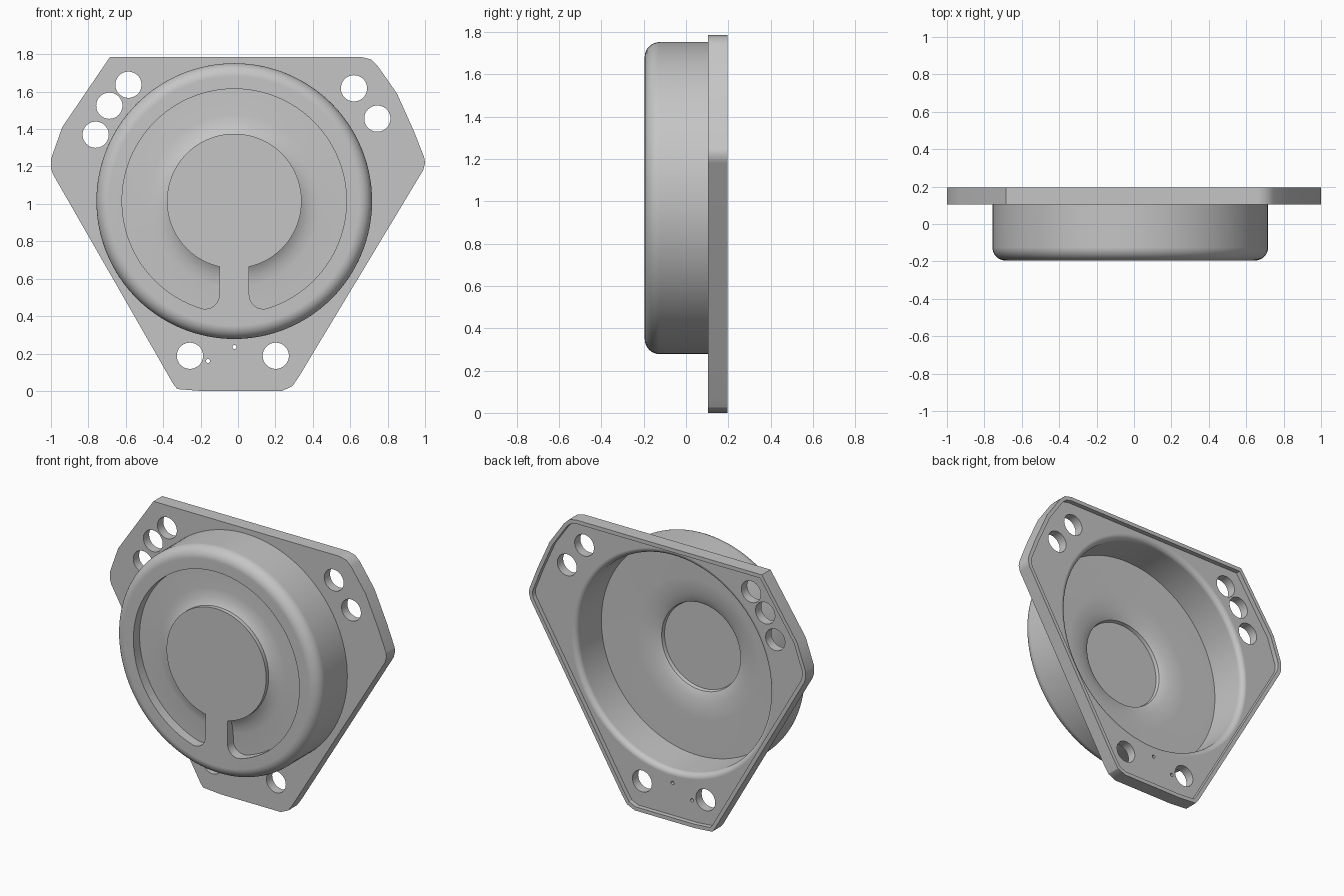
import bpy, bmesh, math
from mathutils import Vector

if "Cube" in bpy.data.objects:
    bpy.data.objects.remove(bpy.data.objects["Cube"])

CX, CZ, SEG = -0.02, 1.015, 128     # axis of the round cup

mat = bpy.data.materials.new("grey plastic")
mat.diffuse_color = (0.56, 0.56, 0.56, 1)
mat.use_nodes = True
mat.node_tree.nodes["Principled BSDF"].inputs["Base Color"].default_value = mat.diffuse_color


def finish(name, bm):
    bmesh.ops.recalc_face_normals(bm, faces=bm.faces)
    me = bpy.data.meshes.new(name)
    bm.to_mesh(me)
    bm.free()
    me.materials.append(mat)
    ob = bpy.data.objects.new(name, me)
    bpy.context.collection.objects.link(ob)
    return ob


def prism(name, pts, y0, y1):
    """Extrude an x-z outline from y0 to y1."""
    bm = bmesh.new()
    f = bm.faces.new([bm.verts.new((x, y0, z)) for x, z in pts])
    ext = bmesh.ops.extrude_face_region(bm, geom=[f])["geom"]
    vs = [v for v in ext if isinstance(v, bmesh.types.BMVert)]
    bmesh.ops.translate(bm, verts=vs, vec=(0, y1 - y0, 0))
    return finish(name, bm)


def lathe(name, profile, closed=False):
    """Turn (radius, y) points about the cup axis."""
    bm = bmesh.new()
    rings = []
    for r, y in profile:
        if r == 0:
            rings.append([bm.verts.new((CX, y, CZ))] * SEG)
        else:
            rings.append([bm.verts.new((CX + r * math.cos(2 * math.pi * i / SEG), y,
                                        CZ + r * math.sin(2 * math.pi * i / SEG)))
                          for i in range(SEG)])
    pairs = list(zip(rings, rings[1:])) + ([(rings[-1], rings[0])] if closed else [])
    for a, b in pairs:
        for i in range(SEG):
            j = (i + 1) % SEG
            bm.faces.new(list(dict.fromkeys([a[i], a[j], b[j], b[i]])))
    return finish(name, bm)


def arc(cx, cy, r, a0, a1, n):
    return [(cx + r * math.cos(math.radians(a0 + (a1 - a0) * i / n)),
             cy + r * math.sin(math.radians(a0 + (a1 - a0) * i / n))) for i in range(n + 1)]


def inset(pts, d):
    """Offset a clockwise convex outline inwards."""
    out = []
    for i, p in enumerate(pts):
        p = Vector(p)
        e1 = (p - Vector(pts[i - 1])).normalized()
        e2 = (Vector(pts[(i + 1) % len(pts)]) - p).normalized()
        n1, n2 = Vector((e1.y, -e1.x)), Vector((e2.y, -e2.x))
        out.append(p + (n1 + n2) * d / (1 + n1.dot(n2)))
    return out


def boolean(ob, other, op):
    m = ob.modifiers.new("bool", "BOOLEAN")
    m.operation, m.solver, m.object = op, "EXACT", other
    bpy.context.view_layer.objects.active = ob
    bpy.ops.object.modifier_apply(modifier=m.name)
    bpy.data.objects.remove(other)


# mounting flange with a raised rim on the back
outline = [(-0.685, 1.785), (0.66, 1.785), (0.71, 1.773), (0.745, 1.74), (0.85, 1.59),
           (0.94, 1.39), (0.995, 1.25), (1.0, 1.22), (0.99, 1.18), (0.325, 0.075),
           (0.29, 0.025), (0.235, 0.0), (-0.2, 0.0), (-0.325, 0.01), (-0.345, 0.035),
           (-0.99, 1.16), (-1.0, 1.19), (-1.0, 1.24), (-0.94, 1.41)]
body = prism("speaker_housing", outline, 0.105, 0.195)
boolean(body, prism("back_recess", inset(outline, 0.025), 0.165, 0.3), "DIFFERENCE")

# round cup with a rounded front edge
cup = [(0, 0.15), (0.737, 0.15)] + arc(0.667, -0.125, 0.07, 0, -90, 8) + [(0, -0.195)]
boolean(body, lathe("cup", cup), "UNION")

# hollow inside: rounded mouth, wall, floor flaring down to a sunken centre
hollow = ([(0, 0.3), (0.732, 0.3)] + arc(0.732, 0.13, 0.035, 90, 180, 6)
          + [(0.695, -0.09), (0.45, -0.093), (0.39, -0.098), (0.34, -0.107), (0.305, -0.117),
             (0.285, -0.127), (0.28, -0.15), (0, -0.15)])
boolean(body, lathe("hollow", hollow), "DIFFERENCE")

# front groove, interrupted by a strip that joins centre and rim
RO, RI, W, F, E = 0.6, 0.36, 0.08, 0.075, 0.0004
fx = W + F
fz = -math.sqrt((RO - F) ** 2 - fx ** 2)
a_out = math.degrees(math.atan2(fz, fx))
a_in = -math.degrees(math.acos(W / RI))
right = ([(E, RO)] + arc(0, 0, RO, 90, a_out, 48)[1:]
         + arc(fx, fz, F, a_out, -180, 10)[1:]
         + arc(0, 0, RI, a_in, 90, 48)[:-1] + [(E, RI)])
left = [(-x, z) for x, z in reversed(right)]
groove = prism("groove", [(CX + x, CZ + z) for x, z in right + left], -0.3, 0.0)
floor = [(0.3, -0.25), (0.65, -0.25), (0.65, -0.13), (0.46, -0.135), (0.41, -0.145),
         (0.38, -0.156), (0.36, -0.168), (0.3, -0.2)]
boolean(groove, lathe("groove_depth", floor, True), "INTERSECT")
boolean(body, groove, "DIFFERENCE")

# screw holes and two pin holes
holes = [(-0.586, 1.637, 0.07), (-0.688, 1.525, 0.07), (-0.761, 1.37, 0.07),
         (0.62, 1.618, 0.07), (0.745, 1.456, 0.07), (-0.257, 0.188, 0.07),
         (0.202, 0.188, 0.07), (-0.16, 0.16, 0.011), (-0.018, 0.235, 0.011)]
for x, z, r in holes:
    boolean(body, prism("hole", arc(x, z, r, 0, 352.5, 47), 0.0, 0.4), "DIFFERENCE")

# smooth shading with sharp edges and clean flats
bpy.ops.object.select_all(action="DESELECT")
body.select_set(True)
bpy.context.view_layer.objects.active = body
bpy.ops.object.shade_smooth_by_angle(angle=math.radians(30))
wn = body.modifiers.new("clean_normals", "WEIGHTED_NORMAL")
wn.keep_sharp = True
